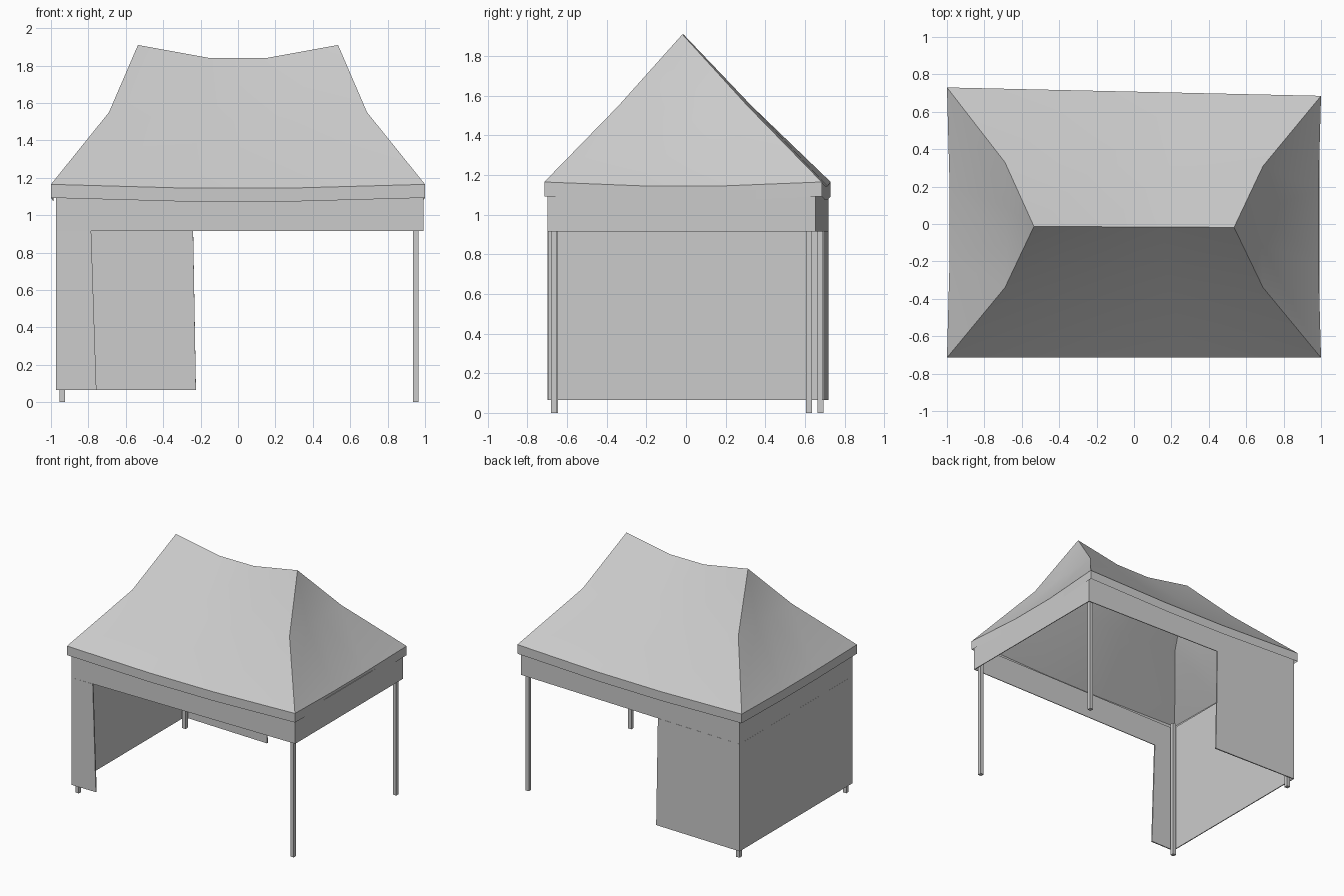
import bpy, bmesh
from mathutils import Vector

if "Cube" in bpy.data.objects:
    bpy.data.objects.remove(bpy.data.objects["Cube"])


def loft(name, strips, thickness=0.0, smooth=False):
    """Mesh made of quad grids; each strip is a list of equal-length point rows."""
    bm = bmesh.new()
    for rows in strips:
        grid = [[bm.verts.new(p) for p in row] for row in rows]
        for a, b in zip(grid, grid[1:]):
            for i in range(len(a) - 1):
                bm.faces.new((a[i], a[i + 1], b[i + 1], b[i]))
    bmesh.ops.remove_doubles(bm, verts=bm.verts, dist=0.0005)
    bmesh.ops.dissolve_degenerate(bm, edges=bm.edges, dist=0.0005)
    bmesh.ops.recalc_face_normals(bm, faces=bm.faces)
    me = bpy.data.meshes.new(name)
    bm.to_mesh(me)
    bm.free()
    ob = bpy.data.objects.new(name, me)
    bpy.context.collection.objects.link(ob)
    if thickness:
        mod = ob.modifiers.new("thickness", 'SOLIDIFY')
        mod.thickness = thickness
        mod.offset = 0
    if smooth:
        bpy.ops.object.select_all(action='DESELECT')
        ob.select_set(True)
        bpy.context.view_layer.objects.active = ob
        bpy.ops.object.shade_smooth_by_angle(angle=0.5)
    return ob


def sag_line(a, b, sag):
    """Four points from a to b, the inner two shifted by sag."""
    a, b, sag = Vector(a), Vector(b), Vector(sag)
    return [a, a.lerp(b, 0.36) + sag, a.lerp(b, 0.64) + sag, b]


# Roof corners in order: front left, front right, back right, back left
eave = [(-1, -0.715, 1.165), (1, -0.715, 1.165), (1, 0.685, 1.165), (-1, 0.73, 1.165)]
hip = [(-0.69, -0.34, 1.55), (0.69, -0.34, 1.55), (0.69, 0.31, 1.55), (-0.69, 0.33, 1.55)]
left_peak, right_peak = (-0.535, -0.013, 1.91), (0.535, -0.018, 1.91)
peak = [left_peak, right_peak, right_peak, left_peak]
eave_sag = [(0, 0, -0.02), (-0.014, 0, -0.02), (0, 0, -0.02), (0.014, 0, -0.02)]
hip_sag = [(0, 0.005, -0.05), (-0.01, 0, -0.01), (0, -0.005, -0.05), (0.01, 0, -0.01)]

roof, fascia = [], []
for i in range(4):
    j = (i + 1) % 4
    edge = sag_line(eave[i], eave[j], eave_sag[i])
    ridge_sag = (0, 0, -0.07) if i % 2 == 0 else (0, 0, 0)
    roof.append([edge, sag_line(hip[i], hip[j], hip_sag[i]),
                 sag_line(peak[i], peak[j], ridge_sag)])
    fascia.append([edge, [p - Vector((0, 0, 0.072)) for p in edge]])
loft("roof_canopy", roof, smooth=True)
loft("roof_fascia", fascia)

# Valance hanging all the way round below the fascia
ring = [(-0.97, -0.695), (0.988, -0.695), (0.988, 0.65), (-0.97, 0.715)]
ring.append(ring[0])
loft("valance", [[[(x, y, z) for x, y in ring] for z in (1.125, 0.915)]], 0.008)

# Side wall wrapping the left end, with short returns front and back
wall_rows = [
    [(back_x, 0.69, z), (-0.97, 0.715, z), (-0.97, -0.695, z), (front_x, -0.695, z)]
    for z, back_x, front_x in ((0.915, -0.24, -0.785), (0.065, -0.225, -0.757))]
loft("side_wall", [wall_rows], 0.01)

# Legs
for name, x, y in (("front_left_leg", -0.94, -0.66), ("front_right_leg", 0.95, -0.665),
                   ("back_right_leg", 0.95, 0.62), ("back_left_leg", -0.94, 0.678)):
    bpy.ops.mesh.primitive_cube_add(size=1, location=(x, y, 0.57))
    leg = bpy.context.object
    leg.name = name
    leg.scale = (0.03, 0.03, 1.14)
